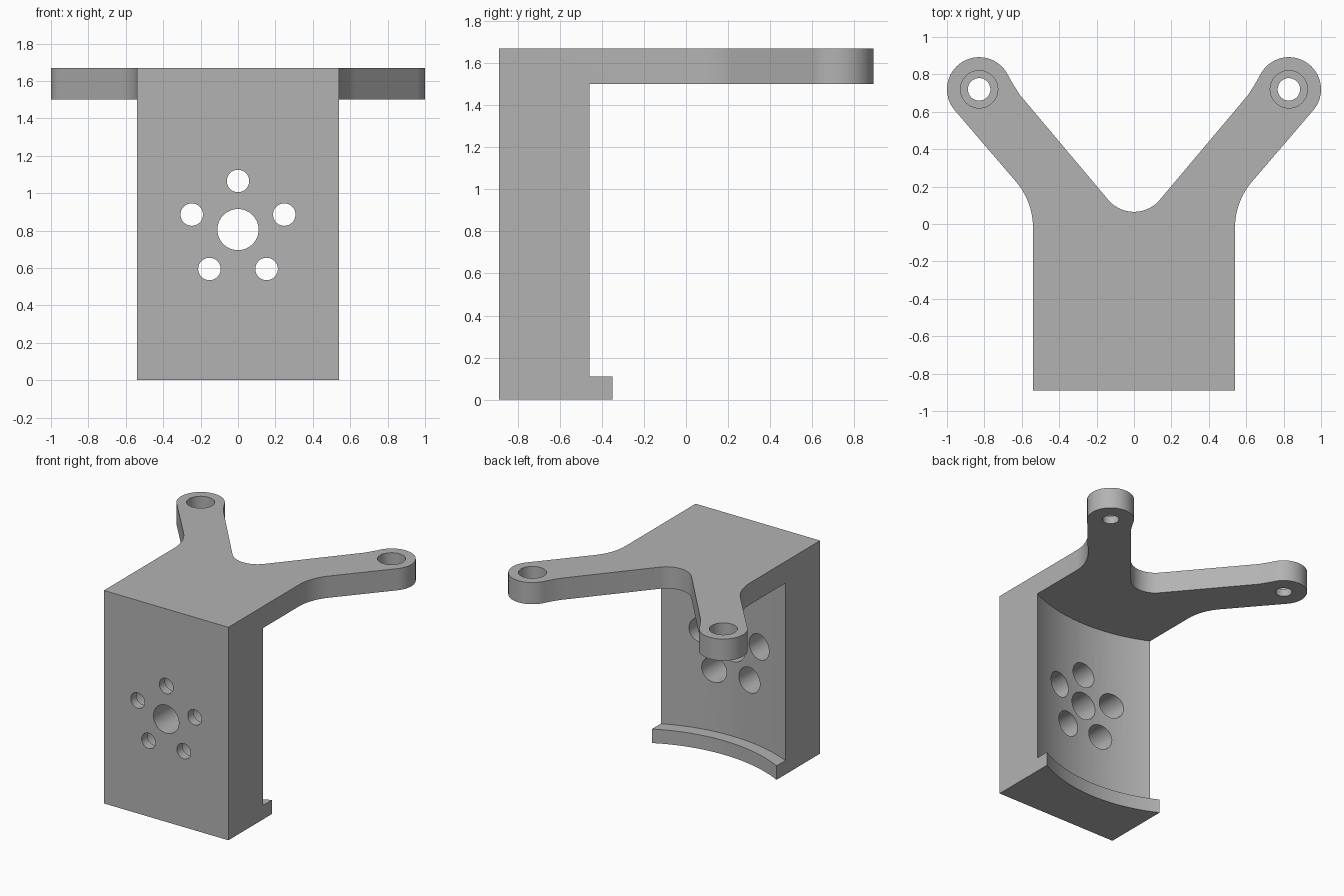
import bpy
import bmesh
from math import radians, sin, cos, pi
from mathutils import Matrix

default = bpy.data.objects.get("Cube")
if default:
    bpy.data.objects.remove(default, do_unlink=True)

HEIGHT, PLATE_BOTTOM, LIP_TOP = 1.67, 1.50, 0.11
HALF_WIDTH, FRONT = 0.54, -0.89
TIP = (0.828, 0.72)
SCREW_R, HEAD_R = 0.06, 0.10

grey = bpy.data.materials.new("light_grey")
grey.use_nodes = True
colour = (0.45, 0.45, 0.45, 1)
grey.diffuse_color = colour
grey.node_tree.nodes["Principled BSDF"].inputs["Base Color"].default_value = colour


def arc(centre, r, start, end, n):
    """Points along an arc, angles in degrees."""
    angles = [radians(start + (end - start) * i / n) for i in range(n + 1)]
    return [(centre[0] + r * cos(a), centre[1] + r * sin(a)) for a in angles]


def add_object(name, bm):
    bmesh.ops.recalc_face_normals(bm, faces=bm.faces[:])
    mesh = bpy.data.meshes.new(name)
    bm.to_mesh(mesh)
    bm.free()
    obj = bpy.data.objects.new(name, mesh)
    bpy.context.collection.objects.link(obj)
    return obj


def cylinder(name, start, axis, length, r, n=48):
    """Cylinder from a start point along +y or +z."""
    bm = bmesh.new()
    turn = Matrix.Rotation(-pi / 2, 4, 'X') if axis == 'Y' else Matrix()
    place = Matrix.Translation(start) @ turn @ Matrix.Translation((0, 0, length / 2))
    bmesh.ops.create_cone(bm, cap_ends=True, segments=n, radius1=r, radius2=r,
                          depth=length, matrix=place)
    return add_object(name, bm)


def cut(target, cutter):
    cutter.hide_render = True
    mod = target.modifiers.new("cut", 'BOOLEAN')
    mod.operation, mod.solver, mod.object = 'DIFFERENCE', 'EXACT', cutter
    bpy.context.view_layer.objects.active = target
    bpy.ops.object.modifier_apply(modifier=mod.name)
    bpy.data.objects.remove(cutter, do_unlink=True)


# Forked outline: right half from the front corner round to the valley
half = [(HALF_WIDTH, FRONT)]
half += arc((0.92, -0.02), 0.38, 180, 141, 10)       # shoulder fillet
half += arc(TIP, 0.172, -40, 155, 32)                # rounded arm tip
half += [(0.642, 0.74), (0.61, 0.69)]                # blend into the arm
half += arc((0, 0.245), 0.18, -40, -90, 10)          # valley between arms
outline = half + [(-x, y) for x, y in reversed(half[:-1])]

# Solid bracket blank
bm = bmesh.new()
base = bm.faces.new([bm.verts.new((x, y, 0)) for x, y in outline])
top = bmesh.ops.extrude_face_region(bm, geom=[base])
bmesh.ops.translate(bm, vec=(0, 0, HEIGHT),
                    verts=[v for v in top["geom"] if isinstance(v, bmesh.types.BMVert)])
bracket = add_object("bracket", bm)
bracket.data.materials.append(grey)

# Concave back wall and the lip below it, cut about one shared axis
cut(bracket, cylinder("wall_cutter", (0, 0.69, LIP_TOP), 'Z', PLATE_BOTTOM - LIP_TOP, 1.27, 160))
cut(bracket, cylinder("lip_cutter", (0, 0.69, -0.2), 'Z', 0.5, 1.172, 160))

# Centre bore and ring of screw holes, counterbored from the back
HUB_Z = 0.805
cut(bracket, cylinder("bore_cutter", (0, -1, HUB_Z), 'Y', 0.8, 0.11, 64))
for i in range(5):
    a = radians(90 + 72 * i)
    x, z = 0.26 * cos(a), HUB_Z + 0.26 * sin(a)
    cut(bracket, cylinder("screw_cutter", (x, -1, z), 'Y', 0.8, SCREW_R))
    cut(bracket, cylinder("head_cutter", (x, -0.82, z), 'Y', 0.6, HEAD_R))

# Counterbored holes in the arm tips
for side in (-1, 1):
    x, y = side * TIP[0], TIP[1]
    cut(bracket, cylinder("screw_cutter", (x, y, 1.4), 'Z', 0.4, SCREW_R))
    cut(bracket, cylinder("head_cutter", (x, y, 1.56), 'Z', 0.3, HEAD_R))

# Smooth curved walls with crisp edges
bpy.ops.object.select_all(action='DESELECT')
bracket.select_set(True)
bpy.context.view_layer.objects.active = bracket
bpy.ops.object.shade_smooth_by_angle(angle=radians(30))
